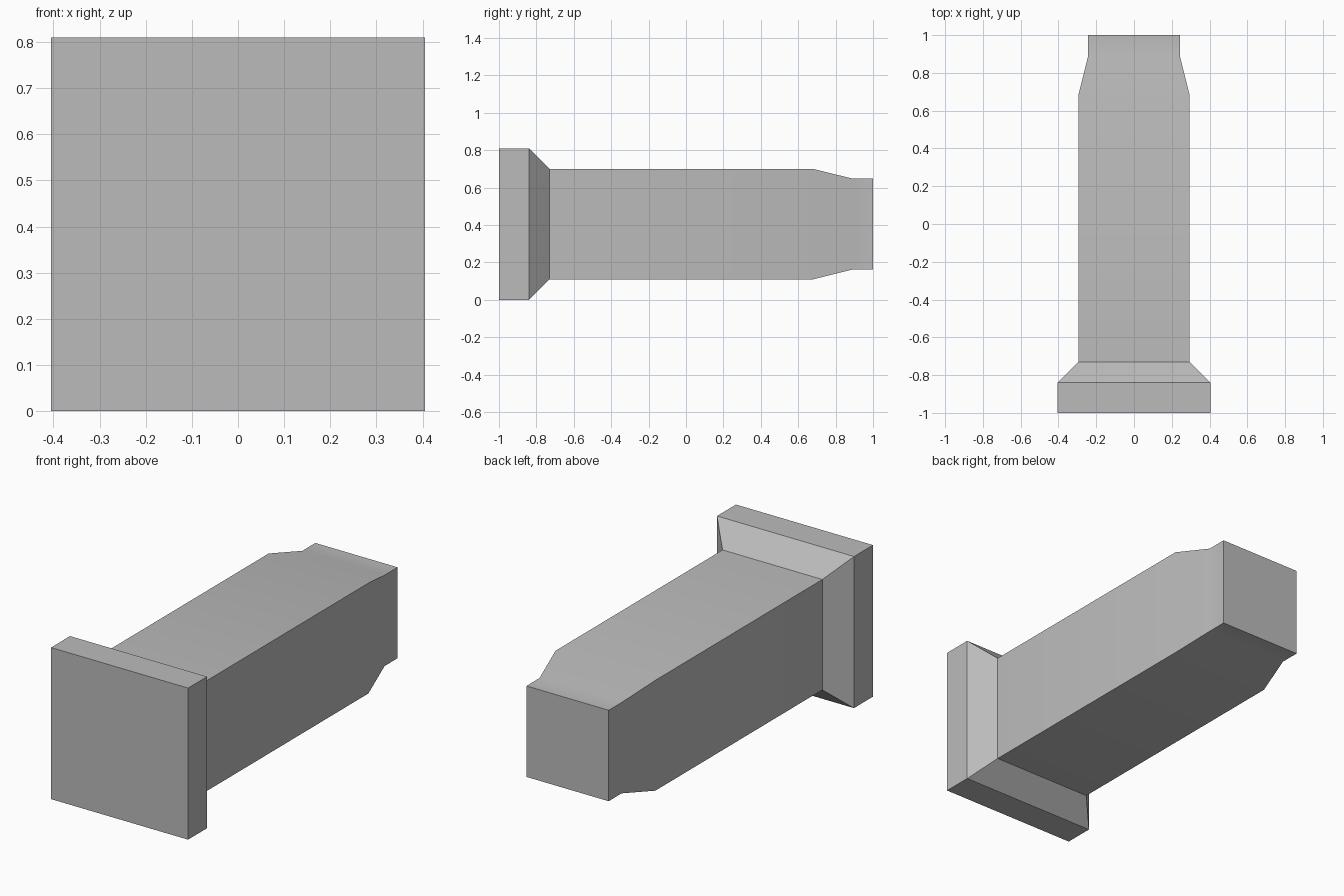
import bpy
import bmesh

cube = bpy.data.objects.get("Cube")
if cube:
    bpy.data.objects.remove(cube, do_unlink=True)

# Single plain grey
grey = bpy.data.materials.new("plain_grey")
grey.use_nodes = True
colour = (0.5, 0.5, 0.5, 1)
grey.diffuse_color = colour
grey.node_tree.nodes["Principled BSDF"].inputs["Base Color"].default_value = colour

# Square sections along the post: (y, half width)
CENTRE_Z = 0.405
SECTIONS = [
    (-1.0, 0.405), (-0.84, 0.405),   # square head plate
    (-0.73, 0.295),                  # sloped collar
    (0.68, 0.295),                   # long shaft
    (0.89, 0.243), (1.0, 0.243),     # tapered tip
]
CORNERS = [(-1, -1), (1, -1), (1, 1), (-1, 1)]

# Loft the sections into one closed solid
bm = bmesh.new()
rings = [[bm.verts.new((sx * h, y, CENTRE_Z + sz * h)) for sx, sz in CORNERS]
         for y, h in SECTIONS]
for a, b in zip(rings, rings[1:]):
    for i in range(4):
        j = (i + 1) % 4
        bm.faces.new((a[i], a[j], b[j], b[i]))
bm.faces.new(rings[0])
bm.faces.new(rings[-1])
bmesh.ops.recalc_face_normals(bm, faces=bm.faces)

mesh = bpy.data.meshes.new("square_headed_post")
bm.to_mesh(mesh)
bm.free()
mesh.materials.append(grey)
post = bpy.data.objects.new("square_headed_post", mesh)
bpy.context.collection.objects.link(post)

# Smooth the gentle taper, keep square edges sharp
bpy.ops.object.select_all(action="DESELECT")
post.select_set(True)
bpy.context.view_layer.objects.active = post
bpy.ops.object.shade_smooth_by_angle(angle=0.5236)
